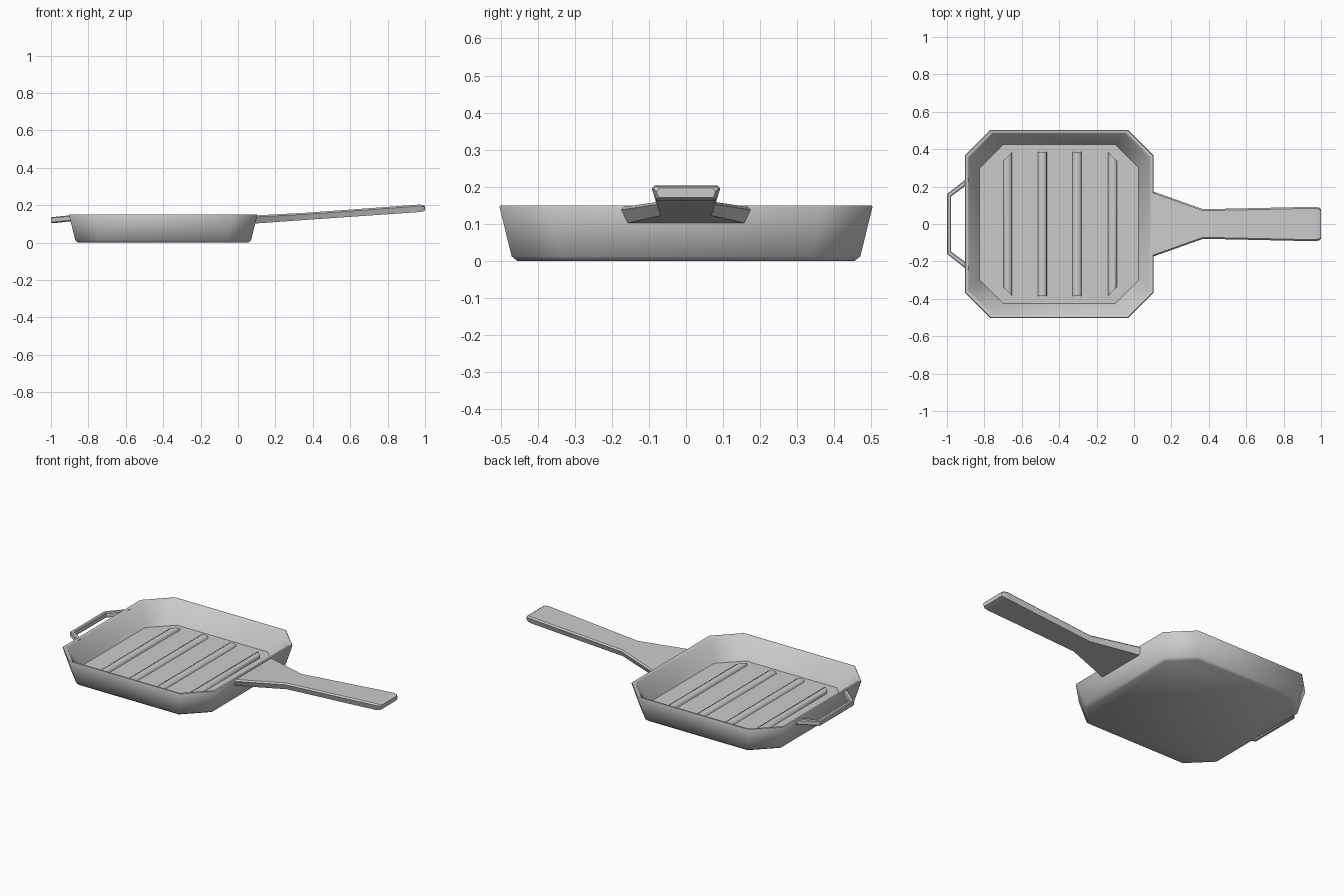
import bpy, bmesh, math

if "Cube" in bpy.data.objects:
    bpy.data.objects.remove(bpy.data.objects["Cube"])

CX = -0.4  # pan centre along x


def make_object(name, bm, angle=50):
    bmesh.ops.recalc_face_normals(bm, faces=bm.faces)
    me = bpy.data.meshes.new(name)
    bm.to_mesh(me)
    bm.free()
    ob = bpy.data.objects.new(name, me)
    bpy.context.collection.objects.link(ob)
    bpy.ops.object.select_all(action='DESELECT')
    ob.select_set(True)
    bpy.context.view_layer.objects.active = ob
    bpy.ops.object.shade_smooth_by_angle(angle=math.radians(angle))
    return ob


def loft(name, rings, closed=False, angle=50):
    """Skin a list of equal-sized rings; cap both ends or join them in a loop."""
    bm = bmesh.new()
    vs = [[bm.verts.new(p) for p in r] for r in rings]
    pairs = list(zip(vs, vs[1:])) + ([(vs[-1], vs[0])] if closed else [])
    for a, b in pairs:
        for i in range(len(a)):
            j = (i + 1) % len(a)
            bm.faces.new((a[i], a[j], b[j], b[i]))
    if not closed:
        bm.faces.new(vs[0])
        bm.faces.new(vs[-1])
    return make_object(name, bm, angle)


def octagon(h, c, z):
    """Square of half-size h with corners cut by c."""
    k = h - c
    pts = [(h, -k), (h, k), (k, h), (-k, h), (-h, k), (-h, -k), (-k, -h), (k, -h)]
    return [(CX + x, y, z) for x, y in pts]


# Pan body: outside bottom edge, wall, rolled rim, inner wall, cooking floor
loft("pan_body", [
    octagon(0.455, 0.128, 0.0),
    octagon(0.470, 0.131, 0.012),
    octagon(0.503, 0.135, 0.145),
    octagon(0.501, 0.135, 0.15),
    octagon(0.490, 0.132, 0.15),
    octagon(0.484, 0.131, 0.143),
    octagon(0.425, 0.125, 0.03),
])

# Grill ribs: raised bars, the outer two with a slanted end on the outer side
for n, (x, cut_l, cut_r) in enumerate([(-0.675, 0.05, 0), (-0.49, 0, 0),
                                       (-0.305, 0, 0), (-0.115, 0, 0.05)]):
    section = [(-0.025, 0.025), (-0.021, 0.04), (-0.010, 0.046),
               (0.010, 0.046), (0.021, 0.04), (0.025, 0.025)]
    rings = []
    for s in (-1, 1):
        rings.append([(x + u,
                       s * (0.385 - cut_l * (0.025 - u) / 0.05 - cut_r * (u + 0.025) / 0.05),
                       z) for u, z in section])
    loft(f"grill_rib_{n + 1}", rings)


# Long handle: flared root, narrow neck, slightly widening grip, bevelled tip
def handle_ring(x, w_top, w_low, top, low):
    b = 0.008
    return [(x, -w_low, low), (x, w_low, low), (x, w_top, top - b), (x, w_top - b, top),
            (x, -w_top + b, top), (x, -w_top, top - b)]


loft("long_handle", [
    handle_ring(0.09, 0.178, 0.158, 0.145, 0.102),
    handle_ring(0.105, 0.173, 0.153, 0.146, 0.103),
    handle_ring(0.37, 0.079, 0.069, 0.160, 0.122),
    handle_ring(0.965, 0.092, 0.082, 0.203, 0.163),
    handle_ring(0.99, 0.088, 0.080, 0.202, 0.167),
    handle_ring(1.0, 0.080, 0.074, 0.196, 0.171),
], angle=35)

# Helper handle: flat bar loop on the opposite side
path = [((-0.885, 0.25), (-0.885, 0.217)), ((-1.0, 0.160), (-0.978, 0.147))]
path += [tuple((x, -y) for x, y in p) for p in reversed(path)]
rings = []
for (ox, oy), (ix, iy) in path:
    rise = 0.1 * (ox + 1.0)
    lo, hi, b = 0.104 + rise, 0.136 + rise, 0.005
    mx, my = (ix - ox) * 0.2, (iy - oy) * 0.2
    rings.append([(ox + mx, oy + my, lo), (ox, oy, lo + b), (ox, oy, hi - b),
                  (ox + mx, oy + my, hi), (ix - mx, iy - my, hi), (ix, iy, hi - b),
                  (ix, iy, lo + b), (ix - mx, iy - my, lo)])
loft("helper_handle", rings, angle=35)
